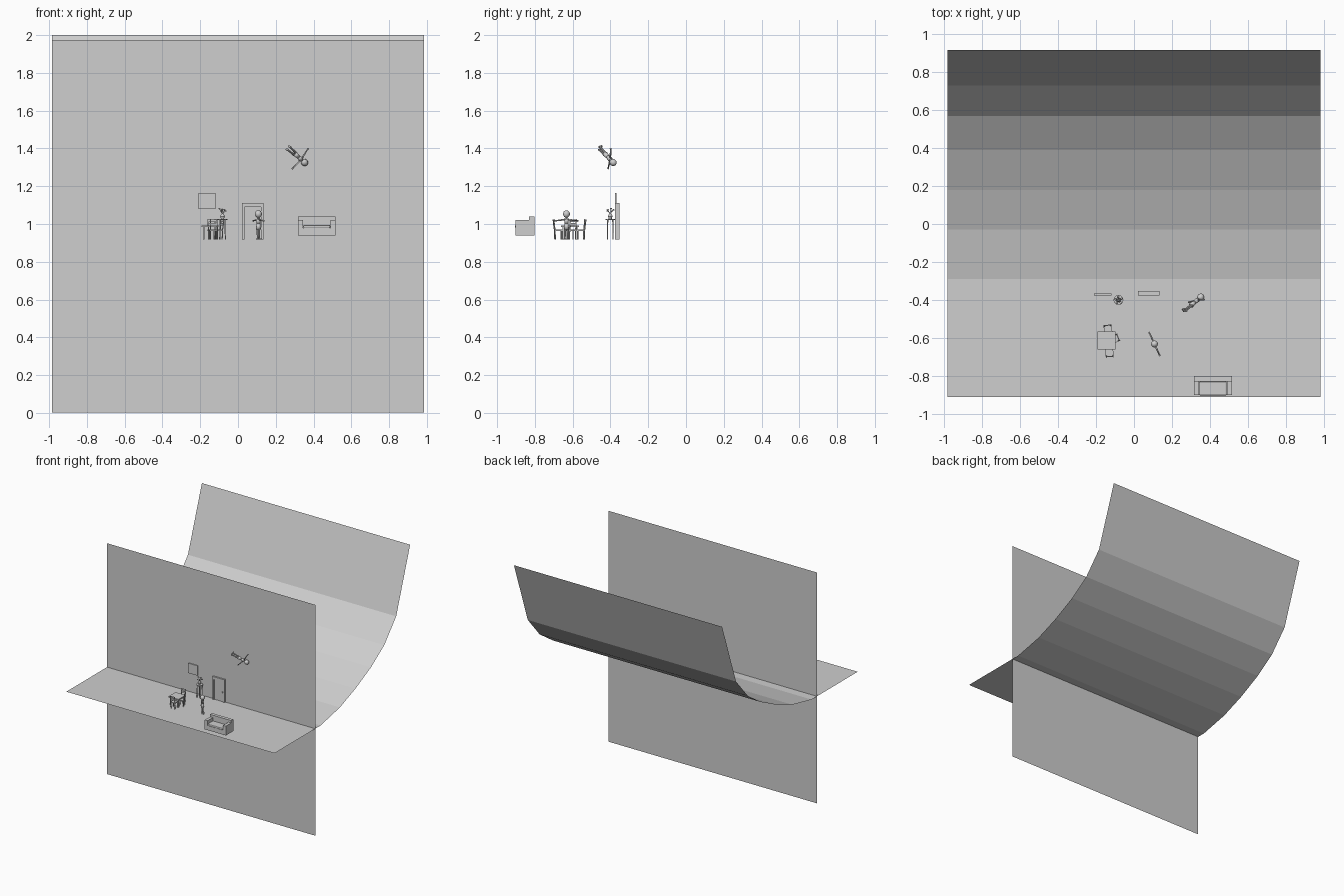
import bpy, bmesh, math
from mathutils import Vector, Matrix

if "Cube" in bpy.data.objects:
    bpy.data.objects.remove(bpy.data.objects["Cube"])


def material(name, v):
    m = bpy.data.materials.new(name)
    m.diffuse_color = (v, v, v, 1)
    m.use_nodes = True
    m.node_tree.nodes["Principled BSDF"].inputs["Base Color"].default_value = m.diffuse_color
    return m


GREY = material("light grey", 0.62)
FLOOR = 0.917


def finish(name, bm, M=None, smooth=False):
    if M is not None:
        bm.transform(M)
    me = bpy.data.meshes.new(name)
    bm.to_mesh(me)
    bm.free()
    for p in me.polygons:
        p.use_smooth = smooth
    me.materials.append(GREY)
    ob = bpy.data.objects.new(name, me)
    bpy.context.collection.objects.link(ob)
    return ob


def box(bm, x0, x1, y0, y1, z0, z1):
    S = Matrix.Diagonal((x1 - x0, y1 - y0, z1 - z0, 1))
    T = Matrix.Translation(((x0 + x1) / 2, (y0 + y1) / 2, (z0 + z1) / 2))
    return bmesh.ops.create_cube(bm, size=1, matrix=T @ S)


def rod(bm, a, b, r0, r1, n=10):
    a, b = Vector(a), Vector(b)
    d = b - a
    R = Vector((0, 0, 1)).rotation_difference(d).to_matrix().to_4x4()
    bmesh.ops.create_cone(bm, cap_ends=True, segments=n, radius1=r0, radius2=r1,
                          depth=d.length, matrix=Matrix.Translation((a + b) / 2) @ R)


def ball(bm, c, r, sz=1.0):
    bmesh.ops.create_uvsphere(bm, u_segments=14, v_segments=9, radius=r,
                              matrix=Matrix.Translation(c) @ Matrix.Diagonal((1, 1, sz, 1)))


def sheet(name, profile, half):
    bm = bmesh.new()
    rows = [[bm.verts.new((s * half, y, z)) for s in (-1, 1)] for y, z in profile]
    for a, b in zip(rows, rows[1:]):
        bm.faces.new((a[0], a[1], b[1], b[0]))
    return finish(name, bm)


# Thin upright wall and the floor that sweeps up behind it
sheet("wall", [(-0.362, 1.975), (-0.362, 0.003)][::-1], 0.984)
sheet("curved_floor", [(-0.912, FLOOR), (-0.29, FLOOR), (-0.03, 0.972), (0.18, 1.052),
                       (0.39, 1.155), (0.57, 1.276), (0.73, 1.46), (0.918, 2.0)], 0.984)

# Picture hanging on the wall
bm = bmesh.new()
box(bm, -0.21, -0.12, -0.376, -0.368, 1.08, 1.164)
finish("picture", bm)

# Door: frame with a set-back panel and knob
bm = bmesh.new()
x0, x1, top = 0.022, 0.135, 1.112
box(bm, x0, x0 + 0.012, -0.376, -0.353, FLOOR, top)
box(bm, x1 - 0.012, x1, -0.376, -0.353, FLOOR, top)
box(bm, x0 + 0.012, x1 - 0.012, -0.376, -0.353, top - 0.022, top)
finish("door_frame", bm)
bm = bmesh.new()
box(bm, x0 + 0.012, x1 - 0.012, -0.368, -0.358, FLOOR, top - 0.022)
ball(bm, (x1 - 0.02, -0.372, 1.0), 0.005)
finish("door_panel", bm)

# Sofa: base, seat cushion, arms and back
bm = bmesh.new()
box(bm, 0.317, 0.517, -0.902, -0.802, 0.94, 0.978)
box(bm, 0.317, 0.517, -0.83, -0.802, 0.978, 1.04)
for a in (0.317, 0.490):
    box(bm, a, a + 0.027, -0.902, -0.83, 0.978, 1.02)
finish("sofa_body", bm)
bm = bmesh.new()
box(bm, 0.345, 0.489, -0.905, -0.831, 0.978, 0.995)
sofa = finish("sofa_cushion", bm)
bev = sofa.modifiers.new("soft edges", 'BEVEL')
bev.width, bev.segments = 0.006, 2

# Square table
bm = bmesh.new()
box(bm, -0.193, -0.098, -0.662, -0.567, 0.983, 0.993)
for x in (-0.181, -0.110):
    for y in (-0.650, -0.579):
        box(bm, x - 0.004, x + 0.004, y - 0.004, y + 0.004, FLOOR, 0.983)
finish("table", bm)


def chair(name, x, y, deg):
    # Local chair faces -y, back rest at +y
    bm = bmesh.new()
    box(bm, -0.021, 0.021, -0.021, 0.021, 0.047, 0.054)
    for sx in (-1, 1):
        rod(bm, (sx * 0.017, -0.017, 0), (sx * 0.017, -0.017, 0.05), 0.003, 0.003, 6)
        rod(bm, (sx * 0.017, 0.017, 0), (sx * 0.017, 0.019, 0.05), 0.003, 0.003, 6)
        rod(bm, (sx * 0.017, 0.019, 0.05), (sx * 0.018, 0.026, 0.108), 0.003, 0.003, 6)
    for z in (0.075, 0.094):
        box(bm, -0.018, 0.018, 0.021, 0.026, z, z + 0.012)
    finish(name, bm, Matrix.Translation((x, y, FLOOR)) @ Matrix.Rotation(math.radians(deg), 4, 'Z'))


chair("chair_rear", -0.137, -0.558, 8)
chair("chair_front", -0.130, -0.676, 185)
chair("chair_side", -0.106, -0.607, -68)

# Plant stand with vase and flowers
P = Matrix.Translation((-0.082, -0.401, FLOOR))
bm = bmesh.new()
rod(bm, (0, 0, 0.103), (0, 0, 0.110), 0.026, 0.026, 16)
for i in range(4):
    c, s = math.cos(math.pi / 4 + i * math.pi / 2), math.sin(math.pi / 4 + i * math.pi / 2)
    rod(bm, (c * 0.021, s * 0.021, 0), (c * 0.019, s * 0.019, 0.104), 0.003, 0.003, 6)
finish("plant_stand", bm, P)
bm = bmesh.new()
rod(bm, (0, 0, 0.110), (0, 0, 0.124), 0.008, 0.012, 12)
rod(bm, (0, 0, 0.124), (0, 0, 0.138), 0.012, 0.006, 12)
finish("vase", bm, P)
bm = bmesh.new()
for i in range(5):
    a = i * math.tau / 5 + 0.4
    tip = (0.017 * math.cos(a), 0.017 * math.sin(a), 0.152 + 0.006 * (i % 3))
    rod(bm, (0, 0, 0.136), tip, 0.0012, 0.0012, 5)
    ball(bm, tip, 0.006, 0.6)
finish("flowers", bm, P)


def figure(name, origin, arm, up):
    # Doll with arms along local x and head along local z
    z = Vector(up).normalized()
    x = Vector(arm)
    x = (x - z * x.dot(z)).normalized()
    y = z.cross(x)
    M = Matrix((x, y, z)).transposed().to_4x4()
    M.translation = Vector(origin)
    bm = bmesh.new()
    rod(bm, (0, 0, 0.055), (0, 0, 0.085), 0.014, 0.010)
    rod(bm, (0, 0, 0.085), (0, 0, 0.110), 0.010, 0.013)
    rod(bm, (0, 0, 0.110), (0, 0, 0.120), 0.005, 0.005)
    finish(name + "_torso", bm, M, True)
    bm = bmesh.new()
    ball(bm, (0, 0, 0.136), 0.0185, 1.08)
    finish(name + "_head", bm, M, True)
    bm = bmesh.new()
    for s in (-1, 1):
        rod(bm, (s * 0.009, 0, 0.107), (s * 0.064, 0, 0.100), 0.0048, 0.0034)
        ball(bm, (s * 0.066, 0, 0.100), 0.0052)
    finish(name + "_arms", bm, M, True)
    bm = bmesh.new()
    for s in (-1, 1):
        rod(bm, (s * 0.010, 0, 0.004), (s * 0.007, 0, 0.060), 0.0042, 0.0068)
        box(bm, s * 0.010 - 0.005, s * 0.010 + 0.005, -0.014, 0.006, 0, 0.007)
    finish(name + "_legs", bm, M)


# One figure standing, one tumbling head-down in the air
figure("standing_figure", (0.108, -0.633, FLOOR), (-0.058, 0.127, 0), (0, 0, 1))
head = Vector((0.352, -0.386, 1.326))
up = Vector((0.078, 0.067, -0.07)).normalized()
figure("tumbling_figure", head - up * 0.136, (0.085, 0.017, 0.10), up)
